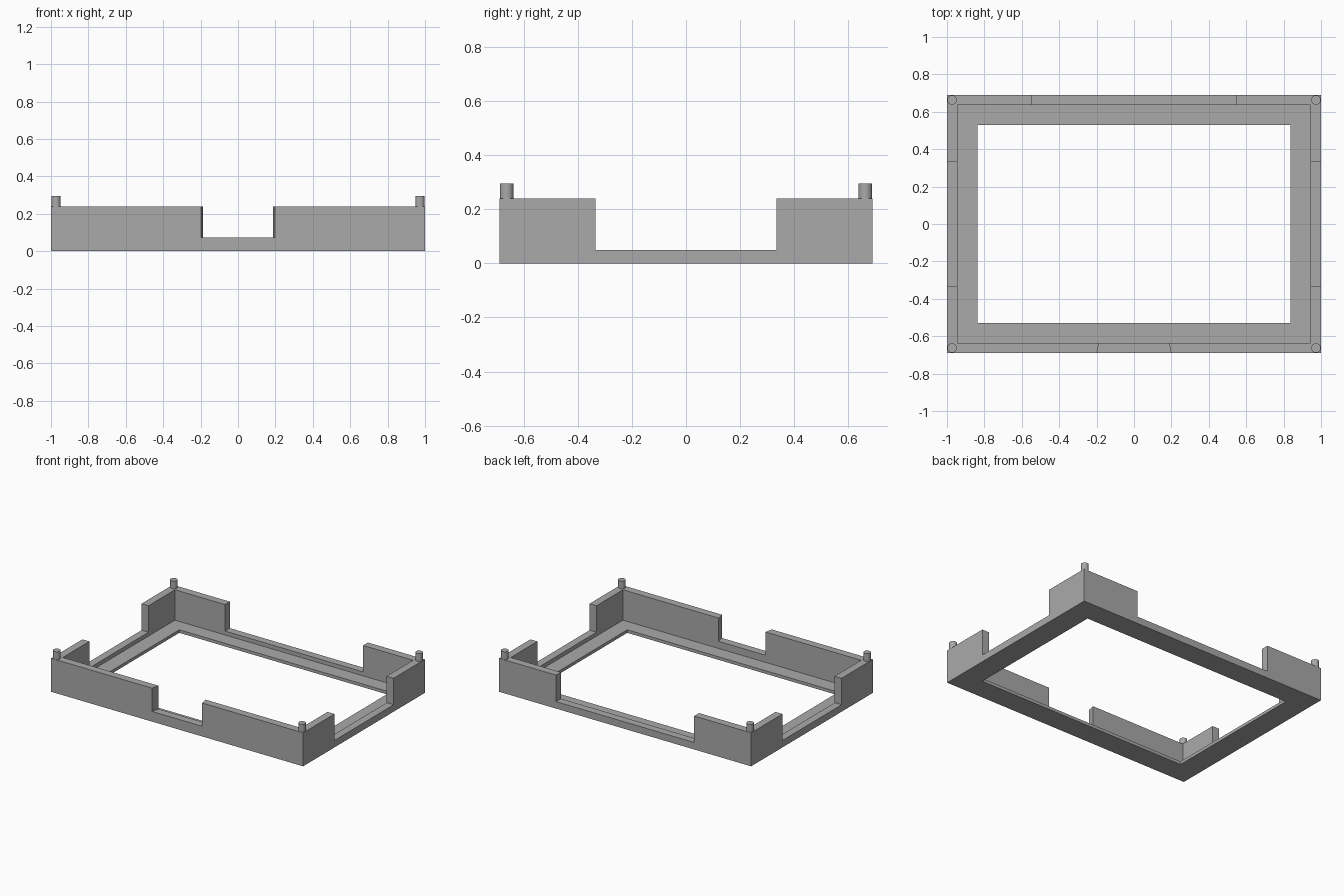
import bpy, bmesh, math

if "Cube" in bpy.data.objects:
    bpy.data.objects.remove(bpy.data.objects["Cube"])

HX, HY, WALL = 1.0, 0.69, 0.055
WALL_TOP, FLOOR_TOP, PEG_TOP = 0.24, 0.022, 0.295

grey = bpy.data.materials.new("plain grey")
grey.use_nodes = True
colour = (0.4, 0.4, 0.4, 1)
grey.diffuse_color = colour
grey.node_tree.nodes["Principled BSDF"].inputs["Base Color"].default_value = colour


def prism(name, outline, z0, z1):
    """Extrude a flat outline from z0 up to z1."""
    bm = bmesh.new()
    face = bm.faces.new([bm.verts.new((x, y, z0)) for x, y in outline])
    top = bmesh.ops.extrude_face_region(bm, geom=[face])["geom"]
    verts = [v for v in top if isinstance(v, bmesh.types.BMVert)]
    bmesh.ops.translate(bm, verts=verts, vec=(0, 0, z1 - z0))
    bmesh.ops.recalc_face_normals(bm, faces=bm.faces)
    mesh = bpy.data.meshes.new(name)
    bm.to_mesh(mesh)
    bm.free()
    mesh.materials.append(grey)
    obj = bpy.data.objects.new(name, mesh)
    bpy.context.collection.objects.link(obj)
    return obj


def rect(x0, x1, y0, y1):
    return [(x0, y0), (x1, y0), (x1, y1), (x0, y1)]


# Tray frame: a solid block, hollowed and notched below
frame = prism("frame", rect(-HX, HX, -HY, HY), 0, WALL_TOP)
ix, iy = HX - WALL, HY - WALL
front_in, front_out = 0.187, 0.198
slope = (front_out - front_in) / WALL
y_in, y_out = -iy + 0.05, -HY - 0.05
w_in, w_out = front_in - slope * 0.05, front_out + slope * 0.05

cutters = [
    prism("cavity_cutter", rect(-ix, ix, -iy, iy), FLOOR_TOP, 0.5),
    prism("opening_cutter", rect(-0.837, 0.837, -0.53, 0.53), -0.1, 0.5),
    prism("side_notch_cutter", rect(-1.1, 1.1, -0.335, 0.335), 0.05, 0.5),
    prism("back_notch_cutter", rect(-0.548, 0.548, 0.6, 0.8), 0.05, 0.5),
    # The front notch flares slightly outwards
    prism("front_notch_cutter",
          [(-w_out, y_out), (w_out, y_out), (w_in, y_in), (-w_in, y_in)], 0.073, 0.5),
]
for cutter in cutters:
    cutter.hide_render = True
    mod = frame.modifiers.new(cutter.name, 'BOOLEAN')
    mod.operation = 'DIFFERENCE'
    mod.solver = 'EXACT'
    mod.object = cutter

# Bake the cuts and discard the cutters
graph = bpy.context.evaluated_depsgraph_get()
frame.data = bpy.data.meshes.new_from_object(frame.evaluated_get(graph))
frame.modifiers.clear()
for cutter in cutters:
    bpy.data.objects.remove(cutter)

# Locating pegs on the four corners
for side, sx in (("right", -1), ("left", 1)):
    for end, sy in (("front", -1), ("back", 1)):
        bpy.ops.mesh.primitive_cylinder_add(
            vertices=32, radius=0.025, depth=PEG_TOP - WALL_TOP,
            location=(sx * 0.973, sy * 0.663, (PEG_TOP + WALL_TOP) / 2))
        peg = bpy.context.object
        peg.name = f"{end}_{side}_peg"
        peg.data.materials.append(grey)
        bpy.ops.object.shade_smooth_by_angle(angle=math.radians(30))
